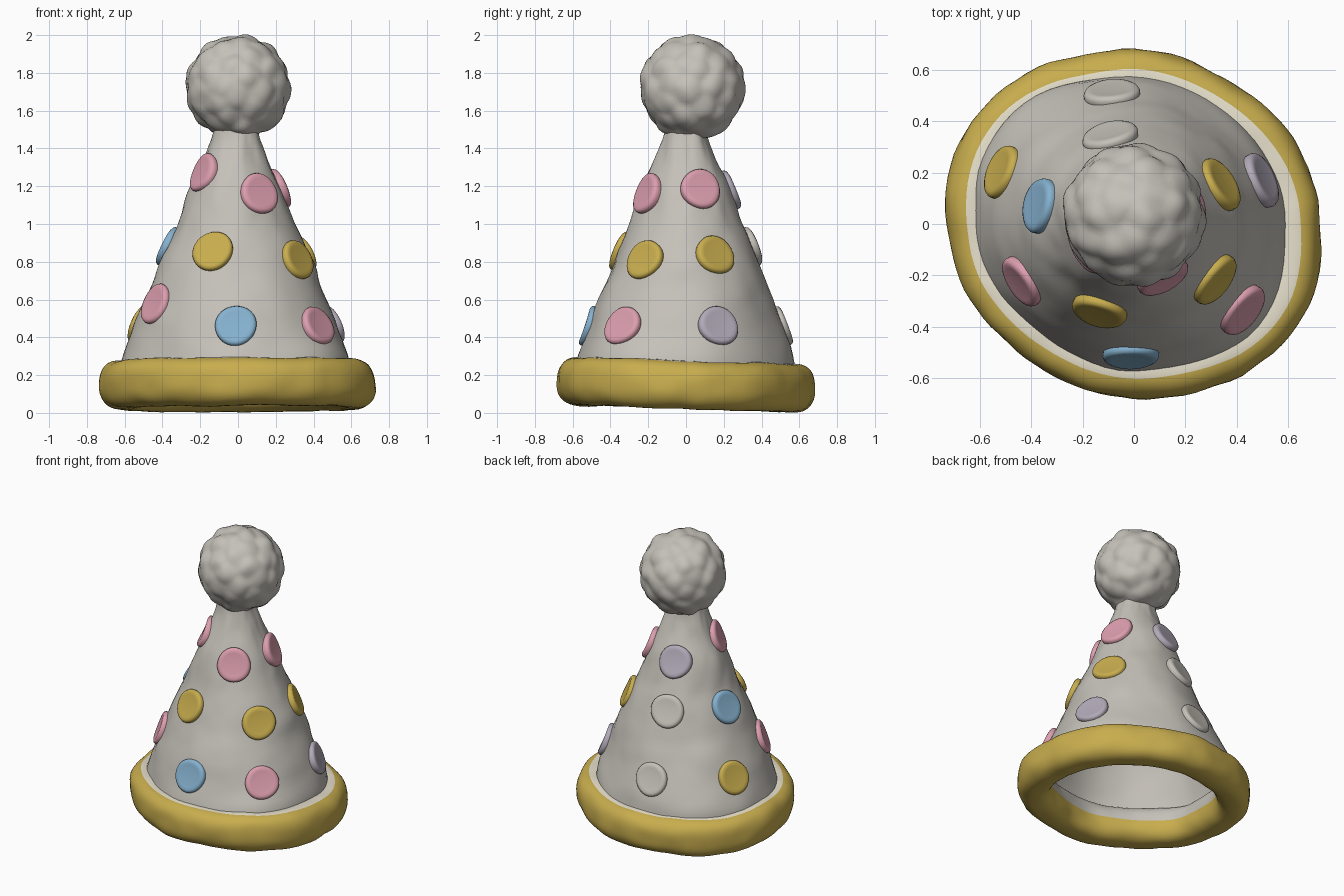
import bpy, bmesh, math
from mathutils import Vector, Matrix, noise

if "Cube" in bpy.data.objects:
    bpy.data.objects.remove(bpy.data.objects["Cube"])


def material(name, srgb):
    m = bpy.data.materials.new(name)
    m.diffuse_color = [((c / 255 + 0.055) / 1.055) ** 2.4 for c in srgb] + [1.0]
    m.use_nodes = True
    m.node_tree.nodes["Principled BSDF"].inputs["Base Color"].default_value = m.diffuse_color
    return m


MATS = {
    "felt": material("warm grey", (197, 193, 185)),
    "yellow": material("mustard yellow", (200, 173, 78)),
    "cream": material("cream", (230, 223, 203)),
    "pink": material("pink", (220, 158, 174)),
    "blue": material("sky blue", (134, 178, 208)),
    "lavender": material("lavender grey", (178, 170, 184)),
}


def finish(bm, name, *mats, angle=40):
    bmesh.ops.recalc_face_normals(bm, faces=bm.faces)
    me = bpy.data.meshes.new(name)
    bm.to_mesh(me)
    bm.free()
    ob = bpy.data.objects.new(name, me)
    bpy.context.collection.objects.link(ob)
    for m in mats:
        me.materials.append(MATS[m])
    bpy.ops.object.select_all(action='DESELECT')
    ob.select_set(True)
    bpy.context.view_layer.objects.active = ob
    bpy.ops.object.shade_smooth_by_angle(angle=math.radians(angle))
    return ob


def bridge(bm, rings):
    for a, b in zip(rings, rings[1:]):
        n = len(a)
        for i in range(n):
            bm.faces.new((a[i], a[(i + 1) % n], b[(i + 1) % n], b[i]))


def skew(a):
    """The hat bulges along one diagonal and is pinched along the other."""
    c = math.cos(2 * (a - math.radians(141)))
    return 0.07 * c * c if c > 0 else -0.04 * c * c


# Cone wall: radius against height, slightly oval and lumpy
PROFILE = [(0.15, 0.61), (0.29, 0.595), (0.46, 0.525), (0.6, 0.475), (0.83, 0.385),
           (1.0, 0.305), (1.17, 0.25), (1.32, 0.175), (1.47, 0.12), (1.6, 0.11)]


def radius(z):
    for (z0, r0), (z1, r1) in zip(PROFILE, PROFILE[1:]):
        if z <= z1:
            return r0 + (r1 - r0) * (z - z0) / (z1 - z0)
    return PROFILE[-1][1]


def wall(a, z, inset=0.0):
    r = (radius(z - 0.03) + radius(z) + radius(z + 0.03)) / 3 if z > 0.2 else radius(z)
    d = Vector((math.cos(a), math.sin(a), 0))
    r *= 1 + skew(a) * max(0, min(1, (0.8 - z) / 0.5))
    r += 0.015 * noise.noise(Vector((d.x * 1.6, d.y * 1.6, z * 5)))
    r += 0.005 * noise.noise(Vector((d.x * 4, d.y * 4, z * 11))) - inset
    return Vector((d.x * r * 1.015 - 0.012, d.y * r * 0.97, z))


N = 72
bm = bmesh.new()
levels = [(0.2 + 1.32 * i / 36, 0.0) for i in range(37)]
inner = [(1.36 - 1.16 * i / 20, 0.05) for i in range(21)]
rings = [[bm.verts.new(wall(2 * math.pi * k / N, z, t)) for k in range(N)] for z, t in levels]
hollow = [[bm.verts.new(wall(2 * math.pi * k / N, z, t)) for k in range(N)] for z, t in inner]
bridge(bm, rings)
bridge(bm, hollow + [rings[0]])
bm.faces.new(rings[-1])
bm.faces.new(hollow[0])
finish(bm, "hat_cone", "felt")

# Rolled brim: squarish tube tipped down at the back,
# cream where it meets the cone outside, grey lining inside
S, M = 48, 96
bm = bmesh.new()
rings = []
for i in range(M):
    a = 2 * math.pi * i / M
    ca, sa = math.cos(a), math.sin(a)
    grow = 1 + skew(a)
    ring = []
    for k in range(S):
        t = 2 * math.pi * k / S
        c, s = math.cos(t), math.sin(t)
        w = math.copysign(abs(c) ** 0.8, c) * 0.115
        h = math.copysign(abs(s) ** 0.8, s) * 0.127
        p = Vector(((0.61 * grow + w) * ca, (0.565 * grow + w) * sa, 0.149 + h))
        lump = noise.noise(p * 4) * 0.014 + noise.noise(p * 9) * 0.008
        p += Vector((ca * c, sa * c, s * 0.6)) * lump
        p.z -= 0.032 * p.y
        ring.append(bm.verts.new(p))
    rings.append(ring)
bridge(bm, rings + [rings[0]])
bm.faces.ensure_lookup_table()
for j, f in enumerate(bm.faces):
    t = (j % S + 0.5) * 360 / S
    f.material_index = 1 if 75 <= t <= 112 else 2 if 112 < t < 180 else 0
finish(bm, "rolled_brim", "yellow", "cream", "felt")

# Pompom: sphere covered in soft, uneven tufts
bm = bmesh.new()
bmesh.ops.create_icosphere(bm, subdivisions=5, radius=1)
TUFTS = 62
tufts = []
for i in range(TUFTS):
    z = 1 - 2 * (i + 0.5) / TUFTS
    a = i * 2.39996
    q = math.sqrt(1 - z * z)
    tufts.append((Vector((q * math.cos(a), q * math.sin(a), z))
                  + noise.noise_vector(Vector((i * 1.7, 0.3, 0.8))) * 0.16).normalized())
for v in bm.verts:
    d = v.co.normalized()
    near = min((d - t).length for t in tufts)
    r = 0.264 + 0.018 * max(0, 1 - (near / 0.32) ** 1.6) + 0.012 * noise.noise(d * 3)
    v.co = d * r + Vector((0, 0.034, 1.722))
finish(bm, "pompom", "felt", angle=50)

# Round spots: (azimuth in degrees, height, colour)
SPOTS = [
    (-90, 0.46, "blue"), (-39, 0.46, "pink"), (19.5, 0.46, "lavender"),
    (98, 0.46, "felt"), (157, 0.47, "yellow"), (209, 0.575, "pink"),
    (-109, 0.855, "yellow"), (-35, 0.81, "yellow"), (25, 0.835, "yellow"),
    (103, 0.88, "felt"), (168, 0.88, "blue"),
    (-60, 1.16, "pink"), (20, 1.185, "pink"), (105, 1.18, "lavender"), (209, 1.27, "pink"),
]
DISC = [(0.045, 0.020), (0.075, 0.023), (0.092, 0.025), (0.104, 0.020),
        (0.110, 0.009), (0.109, -0.005), (0.102, -0.035)]
for n, (deg, z, colour) in enumerate(SPOTS):
    a = math.radians(deg)
    up = wall(a, z + 0.09) - wall(a, z - 0.09)
    side = wall(a + 0.1, z) - wall(a - 0.1, z)
    normal = side.cross(up).normalized()
    up.normalize()
    rot = Matrix((up.cross(normal), up, normal)).transposed().to_4x4()
    place = Matrix.Translation(wall(a, z)) @ rot
    bm = bmesh.new()
    rings = []
    for r, h in DISC:
        ring = []
        for k in range(32):
            t = 2 * math.pi * k / 32
            rr = r * (1 + 0.02 * math.sin(2 * t + n) + 0.015 * math.sin(3 * t + 2 * n))
            # bend the disc a little around the cone
            bend = -0.2 * (rr * math.cos(t)) ** 2 / radius(z)
            ring.append(bm.verts.new(place @ Vector((rr * math.cos(t), rr * math.sin(t), h + bend))))
        rings.append(ring)
    bridge(bm, rings)
    bm.faces.new(rings[0])
    bm.faces.new(rings[-1])
    finish(bm, f"spot_{n + 1}", colour, angle=60)
